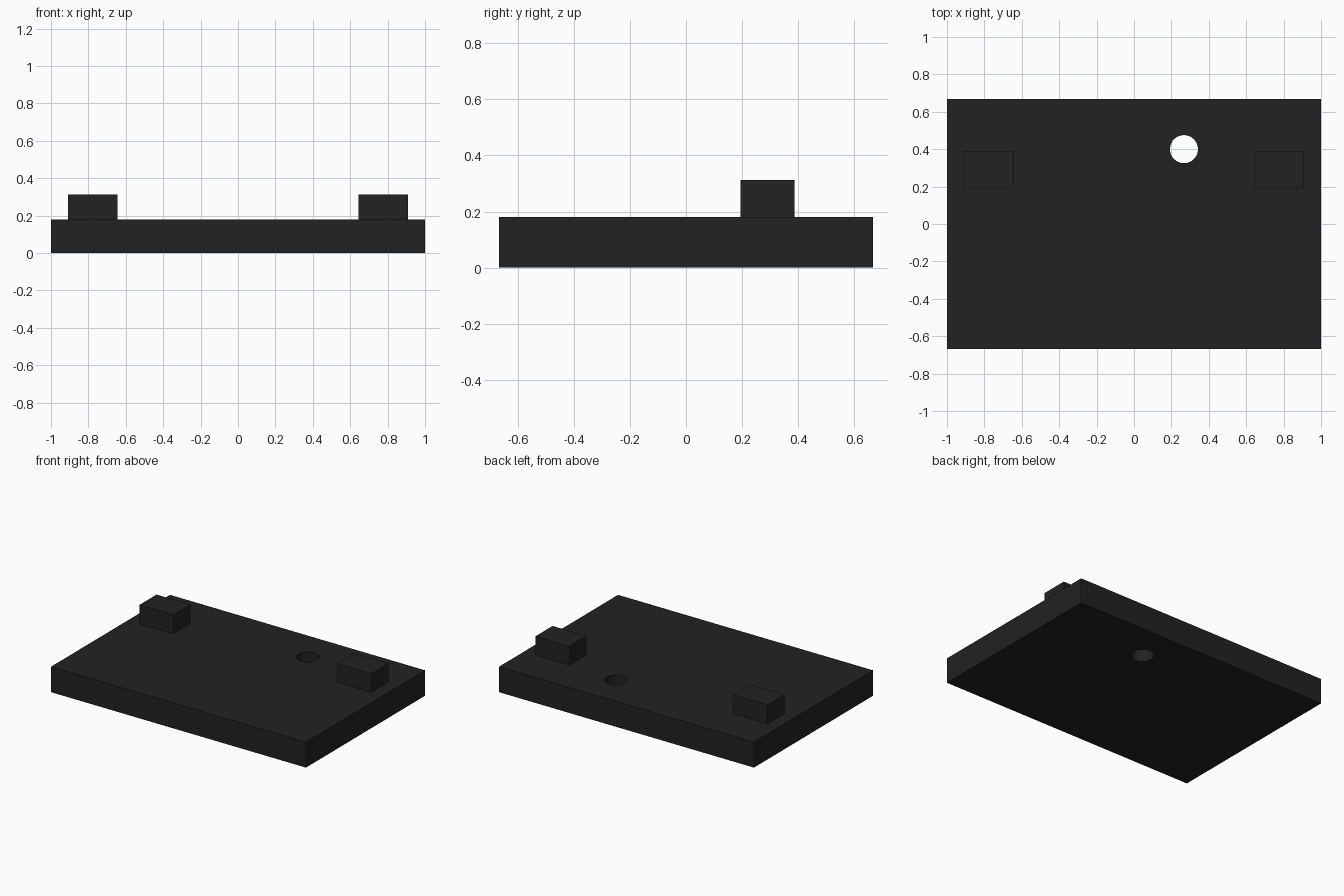
import bpy
import math

if "Cube" in bpy.data.objects:
    bpy.data.objects.remove(bpy.data.objects["Cube"])

black = bpy.data.materials.new("matte_black")
black.diffuse_color = (0.016, 0.016, 0.016, 1.0)
black.use_nodes = True
black.node_tree.nodes["Principled BSDF"].inputs["Base Color"].default_value = black.diffuse_color


def box(name, lo, hi):
    """Box between two corners."""
    centre = [(a + b) / 2 for a, b in zip(lo, hi)]
    bpy.ops.mesh.primitive_cube_add(size=1, location=centre)
    ob = bpy.context.object
    ob.name = name
    ob.scale = [b - a for a, b in zip(lo, hi)]
    bpy.ops.object.transform_apply(location=False, rotation=False, scale=True)
    ob.data.materials.append(black)
    return ob


# Base plate
plate = box("base_plate", (-1, -0.667, 0), (1, 0.667, 0.18))

# Round through hole, off centre near the back
bpy.ops.mesh.primitive_cylinder_add(vertices=48, radius=0.075, depth=0.6,
                                    location=(0.267, 0.4, 0.09))
cutter = bpy.context.object
cutter.name = "hole_cutter"
cutter.data.materials.append(black)
cutter.hide_render = True

cut = plate.modifiers.new("through_hole", 'BOOLEAN')
cut.operation = 'DIFFERENCE'
cut.solver = 'EXACT'
cut.object = cutter
bpy.context.view_layer.objects.active = plate
bpy.ops.object.modifier_apply(modifier=cut.name)
bpy.data.objects.remove(cutter)

# Smooth hole wall with sharp plate edges
bpy.ops.object.select_all(action='DESELECT')
plate.select_set(True)
bpy.context.view_layer.objects.active = plate
bpy.ops.object.shade_smooth_by_angle(angle=math.radians(30))

# Pair of raised blocks, one on each side
for side, x in (("left", -0.777), ("right", 0.777)):
    box(side + "_block", (x - 0.133, 0.195, 0.18), (x + 0.133, 0.387, 0.313))
